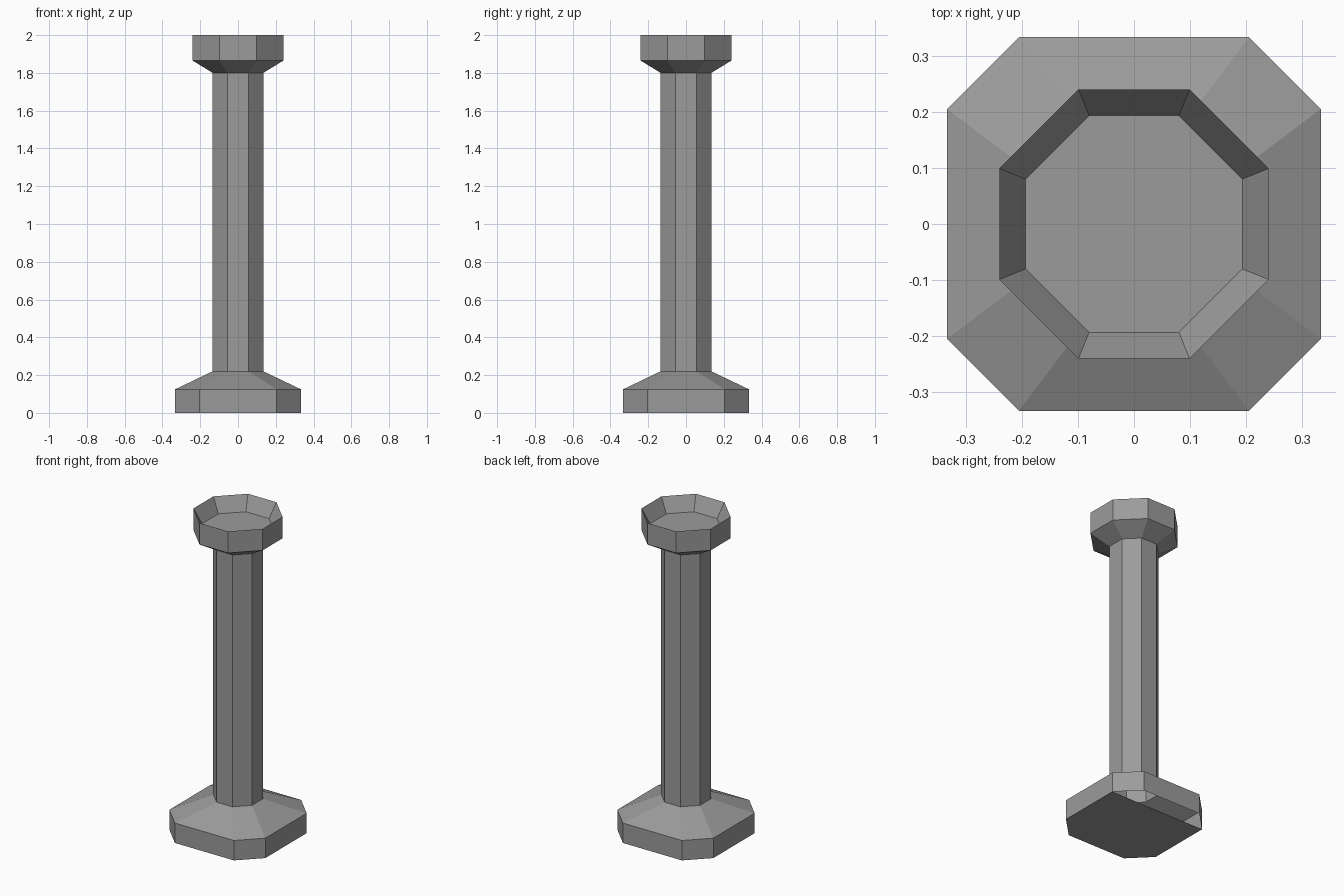
import bpy

if "Cube" in bpy.data.objects:
    bpy.data.objects.remove(bpy.data.objects["Cube"])


def material(name, rgb):
    m = bpy.data.materials.new(name)
    m.diffuse_color = (*rgb, 1.0)
    m.use_nodes = True
    m.node_tree.nodes["Principled BSDF"].inputs["Base Color"].default_value = m.diffuse_color
    return m


STONE = material("grey stone", (0.33, 0.33, 0.33))


def octagon(h, c, z):
    """Square of half width h with cut corners; c is the half length of a side."""
    return [(h, -c, z), (h, c, z), (c, h, z), (-c, h, z),
            (-h, c, z), (-h, -c, z), (-c, -h, z), (c, -h, z)]


def loft(name, rings, bottom=None, top=False):
    """Flat-faced shell through (half width, side half length, height) rings."""
    verts = [v for r in rings for v in octagon(*r)]
    faces = []
    for k in range(len(rings) - 1):
        a, b = 8 * k, 8 * k + 8
        for i in range(8):
            j = (i + 1) % 8
            faces.append((a + i, a + j, b + j, b + i))
    if bottom:
        faces.append(tuple(reversed(bottom)))
    if top:
        n = len(verts) - 8
        faces.append(tuple(range(n, n + 8)))
    mesh = bpy.data.meshes.new(name)
    mesh.from_pydata(verts, [], faces)
    mesh.materials.append(STONE)
    ob = bpy.data.objects.new(name, mesh)
    bpy.context.collection.objects.link(ob)
    return ob


SHAFT = (0.134, 0.055)

# Base: hollow plinth, the underside is open along its back edge
loft("base", [(0.333, 0.205, 0), (0.333, 0.205, 0.125), (*SHAFT, 0.22)],
     bottom=(0, 1, 4, 5, 6, 7))

# Plain eight-sided shaft
loft("shaft", [(*SHAFT, 0.22), (*SHAFT, 1.80)])

# Capital with a sharp rim and a shallow sunken top
loft("capital", [(*SHAFT, 1.80), (0.24, 0.099, 1.865), (0.24, 0.099, 2.0),
                 (0.193, 0.08, 1.91)], top=True)
